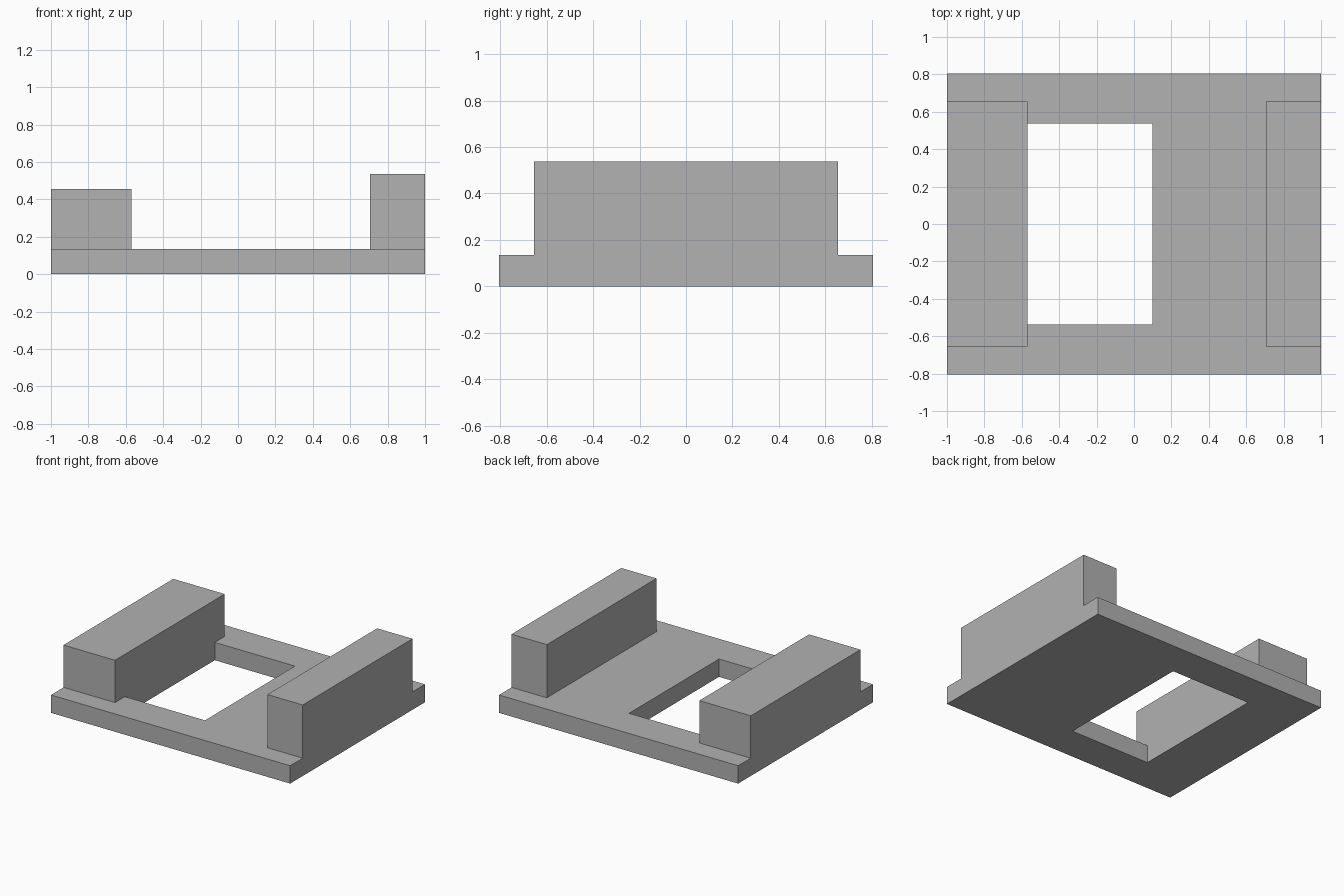
import bpy
import bmesh

# Remove the default cube
cube = bpy.data.objects.get("Cube")
if cube:
    bpy.data.objects.remove(cube, do_unlink=True)

GREY = (0.445, 0.445, 0.445, 1.0)
BASE_TOP = 0.135

material = bpy.data.materials.new("plain_grey")
material.use_nodes = True
material.diffuse_color = GREY
material.node_tree.nodes["Principled BSDF"].inputs["Base Color"].default_value = GREY


def rectangle(bm, x0, x1, y, z):
    """Corner vertices of a rectangle reaching y to both sides."""
    corners = ((x0, -y), (x1, -y), (x1, y), (x0, y))
    return [bm.verts.new((cx, cy, z)) for cx, cy in corners]


def extrude_up(name, bm, height):
    """Raise the flat faces into a closed solid object."""
    raised = bmesh.ops.extrude_face_region(bm, geom=bm.faces[:], use_keep_orig=True)
    verts = [g for g in raised["geom"] if isinstance(g, bmesh.types.BMVert)]
    bmesh.ops.translate(bm, verts=verts, vec=(0, 0, height))
    bmesh.ops.recalc_face_normals(bm, faces=bm.faces[:])
    mesh = bpy.data.meshes.new(name)
    bm.to_mesh(mesh)
    bm.free()
    mesh.materials.append(material)
    obj = bpy.data.objects.new(name, mesh)
    bpy.context.collection.objects.link(obj)
    return obj


# Base plate with an off-centre rectangular opening
bm = bmesh.new()
outer = rectangle(bm, -1, 1, 0.805, 0)
inner = rectangle(bm, -0.57, 0.10, 0.537, 0)
for i in range(4):
    j = (i + 1) % 4
    bm.faces.new((outer[i], outer[j], inner[j], inner[i]))
extrude_up("base_plate", bm, BASE_TOP)

# Wide low block and narrow tall block along the two sides
for name, x0, x1, top in (
    ("wide_side_block", -1, -0.57, 0.455),
    ("tall_side_block", 0.705, 1, 0.537),
):
    bm = bmesh.new()
    bm.faces.new(rectangle(bm, x0, x1, 0.655, BASE_TOP))
    extrude_up(name, bm, top - BASE_TOP)
